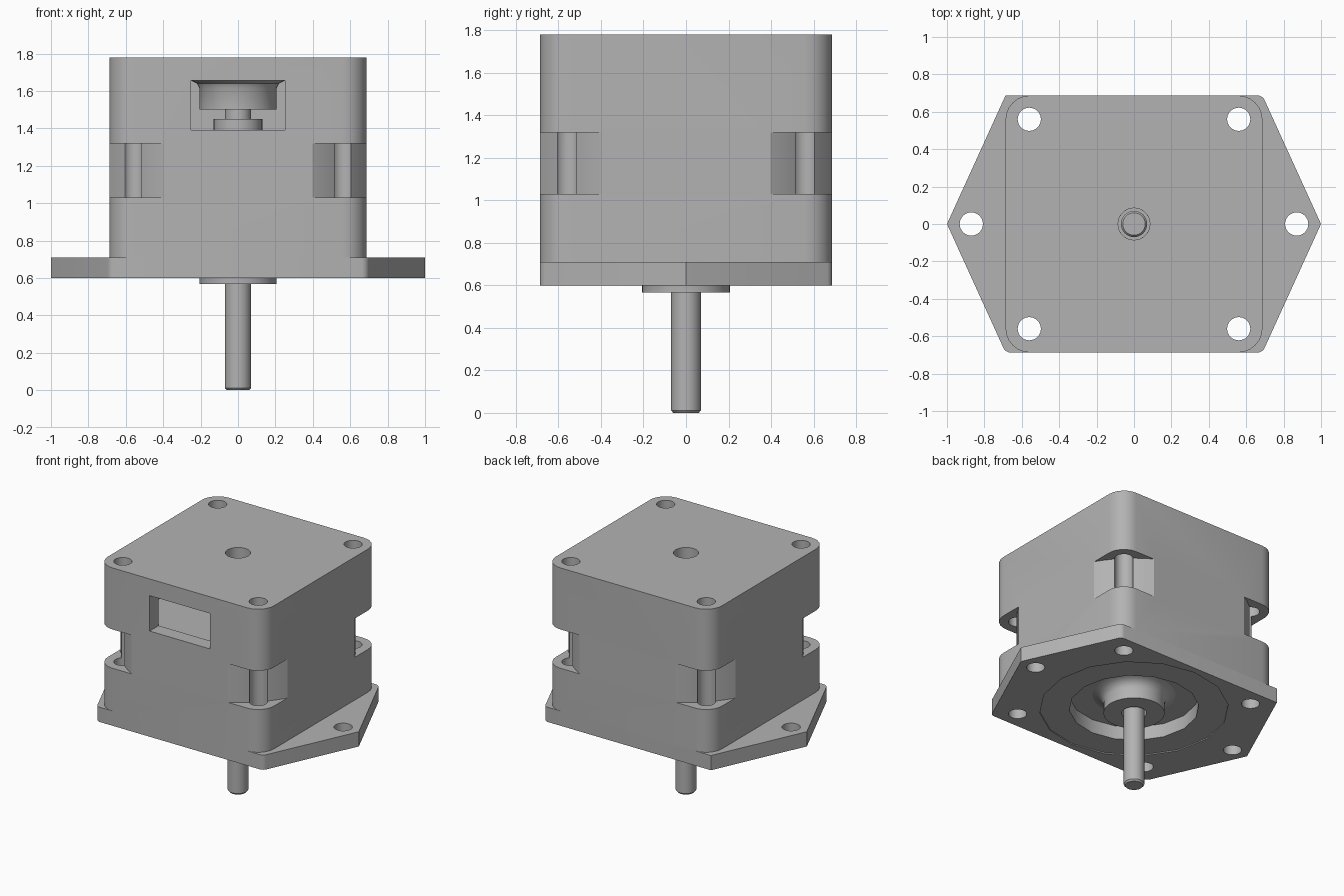
import bpy, bmesh, math

default = bpy.data.objects.get("Cube")
if default:
    bpy.data.objects.remove(default, do_unlink=True)

GREY = (0.45, 0.45, 0.45, 1)
metal = bpy.data.materials.new("plain grey metal")
metal.use_nodes = True
metal.diffuse_color = GREY
metal.node_tree.nodes["Principled BSDF"].inputs["Base Color"].default_value = GREY

HALF = 0.687
HOLE = 0.56
HOLE_R = 0.062


def finish(name, bm):
    bmesh.ops.recalc_face_normals(bm, faces=bm.faces)
    mesh = bpy.data.meshes.new(name)
    bm.to_mesh(mesh)
    bm.free()
    mesh.materials.append(metal)
    obj = bpy.data.objects.new(name, mesh)
    bpy.context.collection.objects.link(obj)
    return obj


def prism(name, outline, z0, z1, radius=0, steps=6, rounded=lambda v: True):
    """Extrude an outline upward and round the chosen upright edges."""
    bm = bmesh.new()
    base = bm.faces.new([bm.verts.new((x, y, z0)) for x, y in outline])
    out = bmesh.ops.extrude_face_region(bm, geom=[base])
    for v in out["geom"]:
        if isinstance(v, bmesh.types.BMVert):
            v.co.z = z1
    if radius:
        edges = [e for e in bm.edges
                 if abs(e.verts[0].co.z - e.verts[1].co.z) > 0.01 and rounded(e.verts[0].co)]
        bmesh.ops.bevel(bm, geom=edges, offset=radius, segments=steps,
                        profile=0.5, affect="EDGES")
    return finish(name, bm)


def box(name, x0, x1, y0, y1, z0, z1, radius=0):
    return prism(name, [(x0, y0), (x1, y0), (x1, y1), (x0, y1)], z0, z1, radius)


def cylinder(name, r, z0, z1, x=0, y=0, sides=32):
    turn = [2 * math.pi * i / sides for i in range(sides)]
    return prism(name, [(x + r * math.cos(a), y + r * math.sin(a)) for a in turn], z0, z1)


def lathe(name, profile, sides=40):
    """Revolve a closed (radius, height) profile about the z axis."""
    bm = bmesh.new()
    rings = [[bm.verts.new((r * math.cos(2 * math.pi * i / sides),
                            r * math.sin(2 * math.pi * i / sides), z))
              for i in range(sides)] for r, z in profile]
    for a, b in zip(rings, rings[1:] + rings[:1]):
        for i in range(sides):
            j = (i + 1) % sides
            bm.faces.new((a[i], a[j], b[j], b[i]))
    return finish(name, bm)


def cut(target, *cutters):
    for cutter in cutters:
        mod = target.modifiers.new("cut", "BOOLEAN")
        mod.operation = "DIFFERENCE"
        mod.solver = "EXACT"
        mod.object = cutter
        bpy.context.view_layer.objects.active = target
        bpy.ops.object.modifier_apply(modifier=mod.name)
        bpy.data.objects.remove(cutter, do_unlink=True)


def corner_holes(target):
    for sx in (-1, 1):
        for sy in (-1, 1):
            cut(target, cylinder("hole_cutter", HOLE_R, 0.3, 2, sx * HOLE, sy * HOLE))


# Motor housing, with its corners turned down to a round core at mid height
housing = box("housing", -HALF, HALF, -HALF, HALF, 0.71, 1.78, 0.13)
notch = box("notch_cutter", -1, 1, -1, 1, 1.03, 1.32)
cut(notch, cylinder("core_cutter", 0.795, 0.9, 1.5, sides=64))
cut(housing, notch)

# Inner chamber, connector window and shaft opening
cut(housing,
    box("chamber_cutter", -0.5, 0.5, -0.58, 0.5, 1.385, 1.66),
    box("window_cutter", -0.25, 0.25, -0.8, -0.4, 1.39, 1.655),
    cylinder("shaft_cutter", 0.085, 1.5, 2))
corner_holes(housing)

# Six-sided mounting flange with a stepped recess underneath
flange = prism("mounting_flange",
               [(-1, 0), (-HALF, -HALF), (HALF, -HALF), (1, 0), (HALF, HALF), (-HALF, HALF)],
               0.6, 0.71, 0.025, 4,
               lambda v: abs(v.y) > 0.1 and not (v.x < 0 < v.y))
cut(flange,
    cylinder("step_cutter", 0.64, 0.5, 0.608, sides=16),
    cylinder("recess_cutter", 0.44, 0.5, 0.8, sides=16))
corner_holes(flange)
for side in (-1, 1):
    cut(flange, cylinder("ear_hole_cutter", HOLE_R, 0.5, 0.8, side * 0.87))

# Flared bearing seats at the bottom and inside the top
lower_seat = lathe("lower_bearing_seat",
                   [(0.085, 0.72), (0.085, 0.567), (0.207, 0.567), (0.207, 0.65),
                    (0.22, 0.68), (0.25, 0.703), (0.29, 0.712), (0.29, 0.72)])
upper_seat = lathe("upper_bearing_seat",
                   [(0.085, 1.67), (0.085, 1.5), (0.207, 1.5), (0.207, 1.615),
                    (0.22, 1.64), (0.25, 1.655), (0.25, 1.67)])

# Output shaft with chamfered ends, and the rotor collar around it
shaft = lathe("shaft", [(0.001, 0), (0.06, 0), (0.07, 0.012), (0.07, 1.588),
                        (0.06, 1.6), (0.001, 1.6)])
collar = cylinder("rotor_collar", 0.13, 1.38, 1.45)

# Smooth round surfaces, keep hard edges crisp
bpy.ops.object.select_all(action="DESELECT")
for part in (housing, flange, lower_seat, upper_seat, shaft, collar):
    part.select_set(True)
bpy.context.view_layer.objects.active = housing
bpy.ops.object.shade_smooth_by_angle(angle=math.radians(30))
